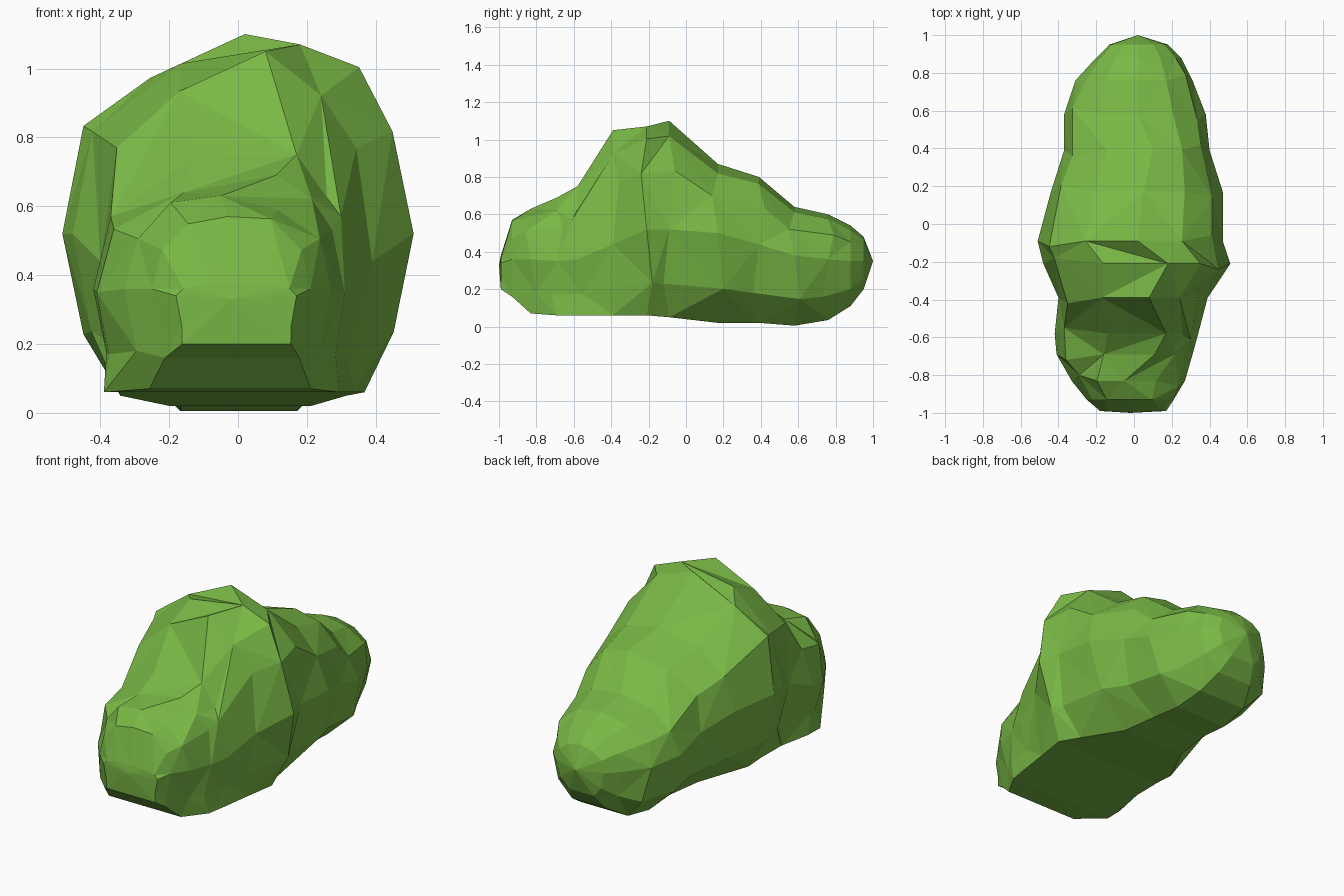
import bpy, bmesh

# Cross-sections from front to back: y, left x, right x, widest z, bottom z,
# top z, peak x, bottom width ratio, left and right shoulder height ratio
SECTIONS = [
    (-0.99, -0.18, 0.17, 0.34, 0.20, 0.38, 0.00, 0.90, 0.9, 0.9),
    (-0.93, -0.25, 0.21, 0.36, 0.16, 0.57, -0.03, 0.85, 0.9, 0.97),
    (-0.83, -0.33, 0.27, 0.36, 0.07, 0.63, -0.05, 0.78, 0.93, 0.85),
    (-0.69, -0.41, 0.31, 0.35, 0.06, 0.69, 0.11, 0.95, 0.85, 0.8),
    (-0.58, -0.42, 0.34, 0.36, 0.06, 0.75, 0.17, 0.92, 0.97, 0.68),
    (-0.39, -0.40, 0.39, 0.44, 0.06, 1.05, 0.08, 0.87, 0.81, 0.79),
    (-0.21, -0.48, 0.51, 0.52, 0.06, 1.07, 0.18, 0.72, 0.9, 0.88),
    (-0.09, -0.51, 0.47, 0.52, 0.05, 1.10, 0.02, 0.67, 0.78, 0.86),
    (0.17, -0.44, 0.47, 0.50, 0.02, 0.87, 0.05, 0.45, 0.86, 0.86),
    (0.39, -0.37, 0.40, 0.44, 0.02, 0.80, 0.1, 0.45, 0.86, 0.9),
    (0.58, -0.37, 0.38, 0.38, 0.005, 0.64, 0.02, 0.45, 0.86, 0.9),
    (0.76, -0.31, 0.31, 0.36, 0.035, 0.60, 0.02, 0.5, 0.86, 0.9),
    (0.88, -0.20, 0.25, 0.35, 0.11, 0.54, 0.02, 0.5, 0.86, 0.86),
    (0.95, -0.13, 0.18, 0.35, 0.20, 0.48, 0.02, 0.5, 0.86, 0.86),
]


def ring(i, s):
    """One faceted outline, bottom left over the top to bottom right."""
    y, xl, xr, zw, zb, zt, xp, fb, hl, hr = s
    up, down = zt - zw, zw - zb
    wob = 0.03 * (-1) ** i if 1 < i < 12 else 0.0

    def side(x, sign, h):
        return [
            (x * fb, y, zb),
            (x * (0.12 * fb + 0.8), y + wob * sign, zw - 0.62 * down),
            (x, y, zw),
            (x * 0.88, y - wob * sign, zw + 0.54 * up),
            (xp + (x - xp) * 0.52, y, zw + h * up),
        ]
    return side(xl, -1, hl) + [(xp, y, zt)] + side(xr, 1, hr)[::-1]


# Faceted leafy body
bm = bmesh.new()
rings = [[bm.verts.new(p) for p in ring(i, s)] for i, s in enumerate(SECTIONS)]
n = len(rings[0])
for i, (a, b) in enumerate(zip(rings, rings[1:])):
    for j in range(n):
        k = (j + 1) % n
        if j == n - 1:
            bm.faces.new((a[j], b[j], b[k], a[k]))
        elif (i + j) % 2:
            bm.faces.new((a[j], b[j], b[k]))
            bm.faces.new((a[j], b[k], a[k]))
        else:
            bm.faces.new((a[j], b[j], a[k]))
            bm.faces.new((b[j], b[k], a[k]))

# Front cap and back tip
for r, tip in ((rings[0], (-0.02, -1.0, 0.33)), (rings[-1], (0.02, 1.0, 0.35))):
    v = bm.verts.new(tip)
    for j in range(n):
        bm.faces.new((r[j], r[(j + 1) % n], v))

bmesh.ops.recalc_face_normals(bm, faces=bm.faces)
mesh = bpy.data.meshes.new("bush")
bm.to_mesh(mesh)
bm.free()
bush = bpy.data.objects.new("bush", mesh)
bpy.context.collection.objects.link(bush)

# Leaf green
green = bpy.data.materials.new("leaf_green")
green.diffuse_color = (0.19, 0.48, 0.06, 1)
mesh.materials.append(green)
